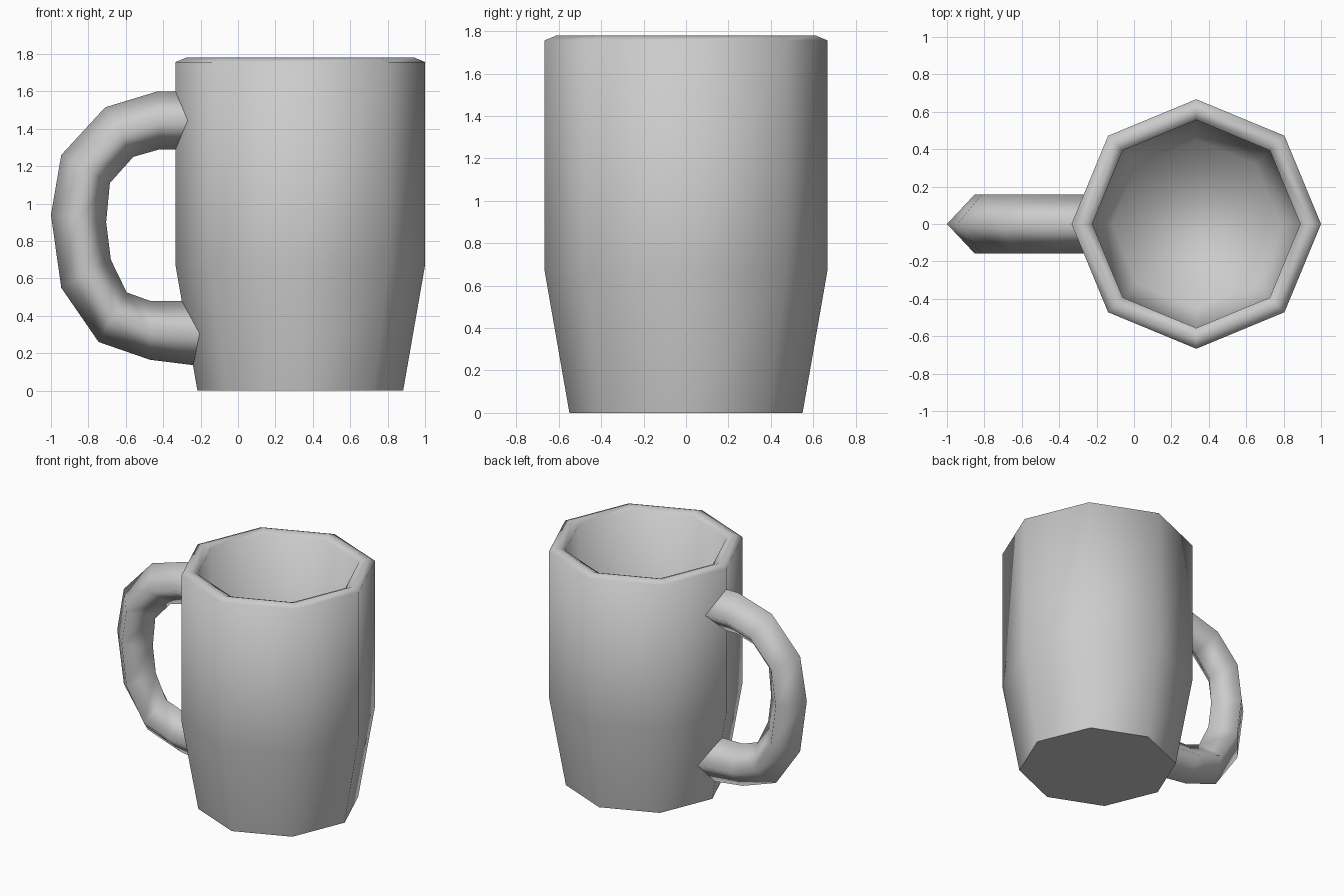
import bpy, bmesh, math

if "Cube" in bpy.data.objects:
    bpy.data.objects.remove(bpy.data.objects["Cube"])


def loft(name, rings, flat_caps):
    """Skin equal-length closed rings, cap both ends, shade smooth."""
    bm = bmesh.new()
    loops = [[bm.verts.new(p) for p in ring] for ring in rings]
    n = len(loops[0])
    for a, b in zip(loops, loops[1:]):
        for i in range(n):
            j = (i + 1) % n
            bm.faces.new((a[i], a[j], b[j], b[i]))
    caps = [bm.faces.new(loops[0]), bm.faces.new(loops[-1])]
    for f in bm.faces:
        f.smooth = True
    for cap, flat in zip(caps, flat_caps):
        cap.smooth = not flat
    bmesh.ops.recalc_face_normals(bm, faces=bm.faces)
    mesh = bpy.data.meshes.new(name)
    bm.to_mesh(mesh)
    bm.free()
    obj = bpy.data.objects.new(name, mesh)
    bpy.context.collection.objects.link(obj)
    return obj


# Mug body: eight-sided, outer wall, chamfered rim, inner wall and floor
CX, SIDES = 0.333, 8
profile = [(0.55, 0), (0.667, 0.67), (0.667, 1.757), (0.612, 1.78),
           (0.556, 1.757), (0.556, 0.68), (0.45, 0.11)]
body_rings = [[(CX + r * math.cos(math.tau * i / SIDES),
                r * math.sin(math.tau * i / SIDES), z) for i in range(SIDES)]
              for r, z in profile]
loft("mug_body", body_rings, (True, False))

# Handle: diamond-section tube, ends buried in the wall
outer = [(-0.26, 1.60), (-0.43, 1.60), (-0.71, 1.515), (-0.945, 1.26), (-1.0, 0.94),
         (-0.945, 0.55), (-0.745, 0.26), (-0.47, 0.165), (-0.19, 0.13)]
inner = [(-0.26, 1.29), (-0.42, 1.29), (-0.56, 1.25), (-0.685, 1.11), (-0.705, 0.90),
         (-0.68, 0.70), (-0.595, 0.525), (-0.47, 0.48), (-0.22, 0.48)]
handle_rings = []
for (ox, oz), (ix, iz) in zip(outer, inner):
    mx, mz = (ox + ix) / 2, (oz + iz) / 2
    handle_rings.append([(ox, 0, oz), (mx, 0.157, mz), (ix, 0, iz), (mx, -0.157, mz)])
loft("handle", handle_rings, (True, True))
